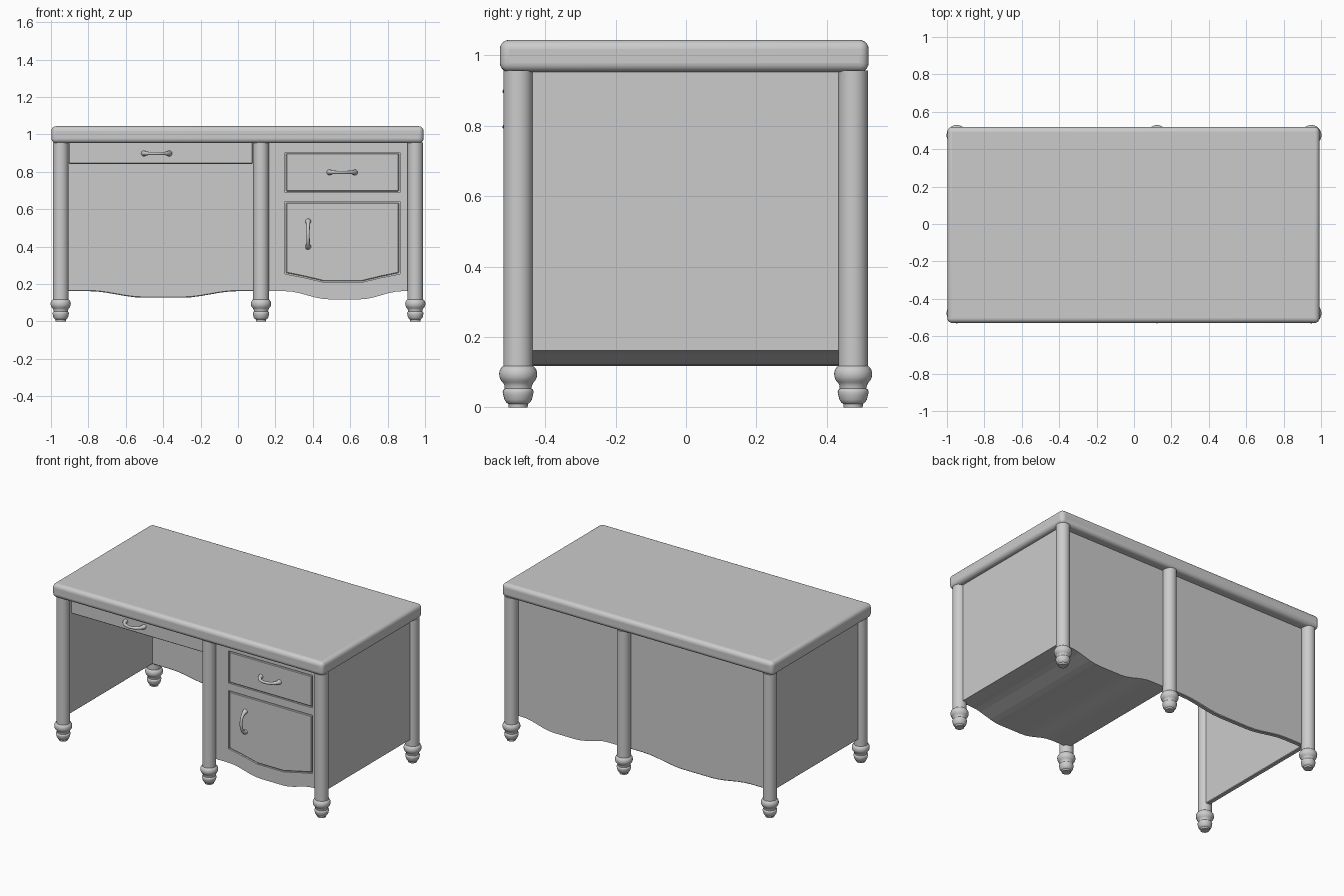
import bpy, bmesh, math
from mathutils import Vector

if "Cube" in bpy.data.objects:
    bpy.data.objects.remove(bpy.data.objects["Cube"])

LX, MX = 0.948, 0.123           # leg columns
LEG_F, LEG_B = -0.477, 0.475    # leg rows
FY, BY = -0.458, 0.457          # front and back faces of the panels
SX = 0.957                      # outer face of the side panels


def finish(name, bm):
    bmesh.ops.recalc_face_normals(bm, faces=bm.faces)
    me = bpy.data.meshes.new(name)
    bm.to_mesh(me)
    bm.free()
    ob = bpy.data.objects.new(name, me)
    bpy.context.collection.objects.link(ob)
    return ob


def smooth(ob, angle=35):
    bpy.ops.object.select_all(action='DESELECT')
    ob.select_set(True)
    bpy.context.view_layer.objects.active = ob
    bpy.ops.object.shade_smooth_by_angle(angle=math.radians(angle))


def bevel(ob, width, segments):
    mod = ob.modifiers.new("bevel", 'BEVEL')
    mod.width, mod.segments = width, segments
    mod.limit_method, mod.angle_limit = 'ANGLE', math.radians(40)


def prism(name, outline, y0, y1):
    """Extrude an x-z outline along y."""
    bm = bmesh.new()
    a = [bm.verts.new((x, y0, z)) for x, z in outline]
    b = [bm.verts.new((x, y1, z)) for x, z in outline]
    bm.faces.new(a)
    bm.faces.new(b[::-1])
    n = len(a)
    for i in range(n):
        bm.faces.new((a[i], b[i], b[(i + 1) % n], a[(i + 1) % n]))
    return finish(name, bm)


def rect(x0, x1, z0, z1):
    return [(x0, z0), (x1, z0), (x1, z1), (x0, z1)]


def lathe(name, profile, x, y, seg=32):
    bm = bmesh.new()
    rings = [[bm.verts.new((x + r * math.cos(2 * math.pi * i / seg),
                            y + r * math.sin(2 * math.pi * i / seg), z))
              for i in range(seg)] for r, z in profile]
    for a, b in zip(rings, rings[1:]):
        for i in range(seg):
            j = (i + 1) % seg
            bm.faces.new((a[i], a[j], b[j], b[i]))
    bm.faces.new(rings[0][::-1])
    bm.faces.new(rings[-1])
    smooth(finish(name, bm))


def apron(x0, xa, xb, xc, xd, x1, low):
    """Wavy lower edge: flat, dip, flat, rise, flat."""
    top, pts = 0.162, [(x0, 0.162)]
    for a, b, za, zb in ((xa, xb, top, low), (xc, xd, low, top)):
        for i in range(7):
            t = i / 6
            s = 0.5 - 0.5 * math.cos(math.pi * t)
            pts.append((a + (b - a) * t, za + (zb - za) * s))
    return pts + [(x1, top)]


# Table top with rounded edges
top = prism("table_top", rect(-0.998, 0.992, 0.953, 1.044), -0.529, 0.519)
bevel(top, 0.026, 5)
smooth(top)

# Round legs with turned feet
leg = [(0.027, 0), (0.028, 0.010), (0.034, 0.014), (0.039, 0.022), (0.042, 0.034),
       (0.044, 0.044), (0.042, 0.050), (0.038, 0.053), (0.039, 0.062), (0.043, 0.070),
       (0.049, 0.076), (0.053, 0.086), (0.054, 0.096), (0.052, 0.106), (0.047, 0.114),
       (0.042, 0.118), (0.042, 0.957)]
for side, x in (("left", -LX), ("middle", MX), ("right", LX)):
    for row, y in (("front", LEG_F), ("back", LEG_B)):
        lathe(f"{row}_{side}_leg", leg, x, y)

# Left side panel and wavy back panel of the knee space
side_panel = prism("left_side_panel", rect(-SX, -SX + 0.03, 0.162, 0.957), FY, BY)
back_panel = prism("knee_back_panel", apron(-SX + 0.01, -0.80, -0.50, -0.30, 0.0, MX, 0.127)
                   + [(MX, 0.957), (-SX + 0.01, 0.957)], BY - 0.03, BY)
for panel in (side_panel, back_panel):
    bevel(panel, 0.004, 1)

# Cabinet body with wavy underside
body = prism("cabinet_body", apron(MX, 0.25, 0.49, 0.65, 0.88, SX, 0.118)
             + [(SX, 0.957), (MX, 0.957)], FY, BY)


# Cabinet fronts sit in shallow openings, leaving a groove all round
def door_outline(g):
    return [(0.251 + g, 0.254 + g), (0.36, 0.233 + g), (0.46, 0.209 + g),
            (0.66, 0.209 + g), (0.76, 0.233 + g), (0.866 - g, 0.254 + g),
            (0.866 - g, 0.640 - g), (0.251 + g, 0.640 - g)]


def drawer_outline(g):
    return rect(0.251 + g, 0.866 - g, 0.690 + g, 0.904 - g)


for name, outline in (("cabinet_door", door_outline), ("cabinet_drawer", drawer_outline)):
    cutter = prism(name + "_opening", outline(0), FY - 0.05, FY + 0.012)
    cutter.hide_render = True
    cutter.hide_viewport = True
    cut = body.modifiers.new(name, 'BOOLEAN')
    cut.operation, cut.object, cut.solver = 'DIFFERENCE', cutter, 'EXACT'
    bevel(prism(name, outline(0.006), FY, FY + 0.018), 0.004, 1)

# Wide drawer over the knee space
drawer = prism("knee_drawer", rect(-0.905, 0.08, 0.843, 0.957), FY, BY - 0.03)
bevel(drawer, 0.004, 1)


# Bow handles: fat ends, thin arched bar
def handle(name, x, z, reach, vertical=False):
    bm = bmesh.new()
    rings, n, seg = [], 16, 12
    for i in range(n + 1):
        t = -1 + 2 * i / n
        ang = t * math.pi / 2
        c = Vector((0.068 * math.sin(ang), FY + 0.004 - reach * math.cos(ang), 0))
        tan = Vector((0.068 * math.cos(ang), reach * math.sin(ang), 0)).normalized()
        nrm = Vector((-tan.y, tan.x, 0))
        r = 0.0085 + 0.008 * abs(t) ** 3
        ring = []
        for k in range(seg):
            a = 2 * math.pi * k / seg
            p = c + nrm * (r * math.cos(a)) + Vector((0, 0, r * math.sin(a)))
            px, pz = (p.z, p.x) if vertical else (p.x, p.z)
            ring.append(bm.verts.new((x + px, p.y, z + pz)))
        rings.append(ring)
    for a, b in zip(rings, rings[1:]):
        for k in range(seg):
            m = (k + 1) % seg
            bm.faces.new((a[k], a[m], b[m], b[k]))
    bm.faces.new(rings[0])
    bm.faces.new(rings[-1])
    smooth(finish(name, bm), 50)


handle("knee_drawer_handle", -0.435, 0.898, 0.059)
handle("cabinet_drawer_handle", 0.557, 0.797, 0.059)
handle("cabinet_door_handle", 0.375, 0.467, 0.05, True)
